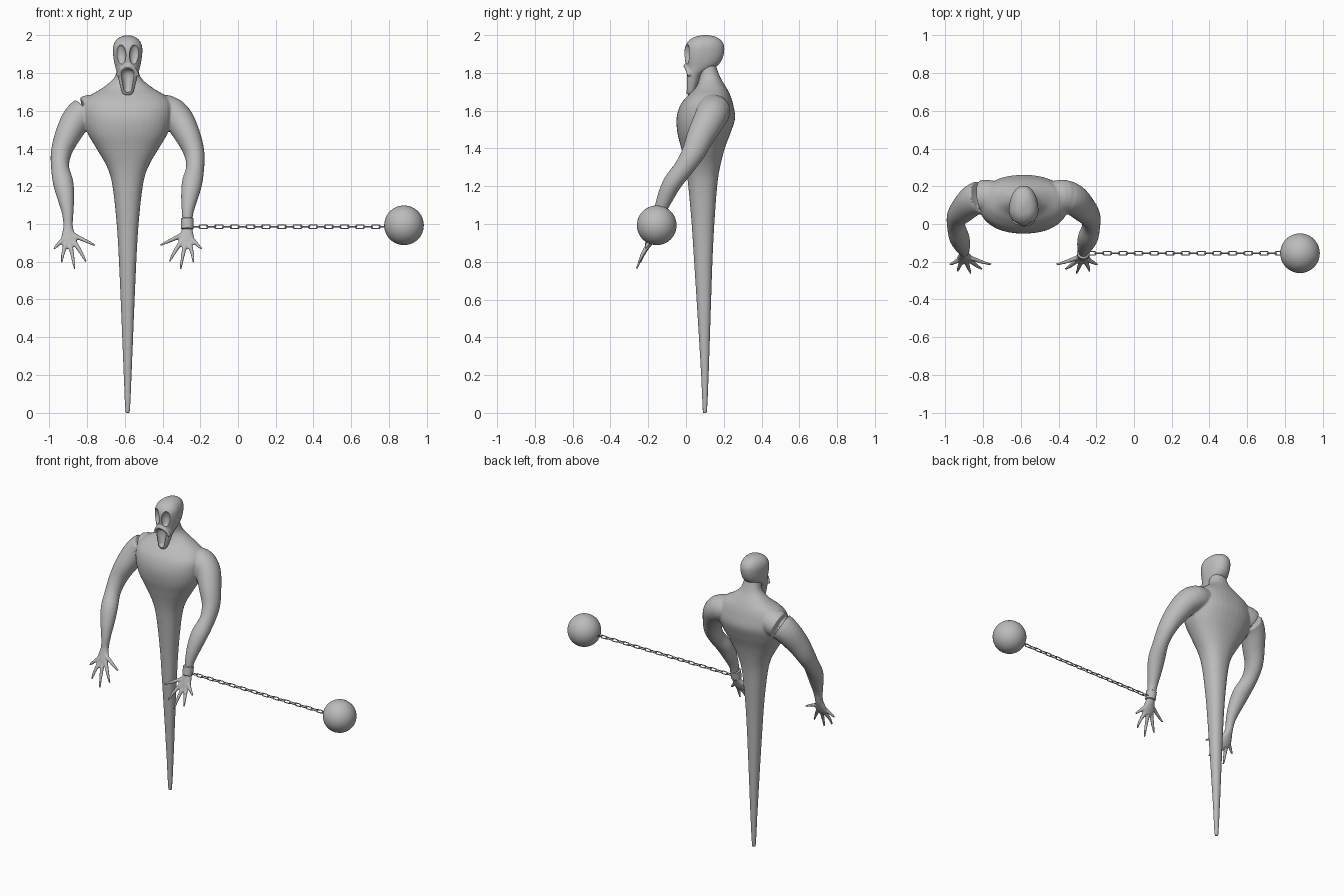
import bpy, bmesh, math
from mathutils import Vector

CX = -0.585   # centre line of the figure

if "Cube" in bpy.data.objects:
    bpy.data.objects.remove(bpy.data.objects["Cube"], do_unlink=True)

grey = bpy.data.materials.new("plain grey")
grey.use_nodes = True
grey.diffuse_color = (0.5, 0.5, 0.5, 1)
grey.node_tree.nodes["Principled BSDF"].inputs["Base Color"].default_value = (0.5, 0.5, 0.5, 1)


def smooth_path(pts, steps):
    """Catmull-Rom interpolation through points of any dimension."""
    out = []
    for i in range(len(pts) - 1):
        a, b, c, d = (pts[max(i - 1, 0)], pts[i], pts[i + 1], pts[min(i + 2, len(pts) - 1)])
        for k in range(steps):
            t = k / steps
            out.append([q + t * ((r - p) + t * ((2 * p - 5 * q + 4 * r - s)
                        + t * (3 * q - p - 3 * r + s))) / 2 for p, q, r, s in zip(a, b, c, d)])
    out.append(list(pts[-1]))
    return out


def tube(bm, pts, sides=24, steps=4, upright=False, power=1.0):
    """Closed loft through (x, y, z, half width, half depth) sections."""
    path = smooth_path(pts, steps)
    rings = []
    for i, (x, y, z, a, b) in enumerate(path):
        lo, hi = path[max(i - 1, 0)], path[min(i + 1, len(path) - 1)]
        t = Vector((0, 0, 1)) if upright else (Vector(hi[:3]) - Vector(lo[:3])).normalized()
        ref = Vector((1, 0, 0)) if abs(t.x) < 0.9 else Vector((0, 0, 1))
        u = (ref - t * ref.dot(t)).normalized()
        v = t.cross(u)
        ring = []
        for k in range(sides):
            c, s = math.cos(math.tau * k / sides), math.sin(math.tau * k / sides)
            c, s = (math.copysign(abs(w) ** power, w) for w in (c, s))
            ring.append(bm.verts.new(Vector((x, y, z)) + u * a * c + v * b * s))
        rings.append(ring)
    for r, q in zip(rings, rings[1:]):
        for k in range(sides):
            n = (k + 1) % sides
            bm.faces.new((r[k], r[n], q[n], q[k]))
    bm.faces.new(rings[0][::-1])
    bm.faces.new(rings[-1])


def finish(bm, name, angle=180):
    bmesh.ops.recalc_face_normals(bm, faces=bm.faces)
    me = bpy.data.meshes.new(name)
    bm.to_mesh(me)
    bm.free()
    me.materials.append(grey)
    ob = bpy.data.objects.new(name, me)
    bpy.context.collection.objects.link(ob)
    shade(ob, angle)
    return ob


def shade(ob, angle=180):
    bpy.ops.object.select_all(action='DESELECT')
    ob.select_set(True)
    bpy.context.view_layer.objects.active = ob
    bpy.ops.object.shade_smooth_by_angle(angle=math.radians(angle))


def fuse(ob, voxel, smooth):
    """Weld overlapping volumes into one skin."""
    m = ob.modifiers.new("fuse", 'REMESH')
    m.mode, m.voxel_size, m.use_smooth_shade = 'VOXEL', voxel, True
    m = ob.modifiers.new("soften", 'SMOOTH')
    m.factor, m.iterations = 0.5, smooth


# Torso: tail, chest and neck as (height, front y, back y, half width)
profile = [(0, .094, .106, .006), (.015, .088, .112, .013), (.2, .08, .12, .021),
           (.5, .062, .13, .033), (.8, .043, .14, .046), (1.0, .03, .15, .058),
           (1.2, .012, .165, .08), (1.3, -.002, .18, .108), (1.4, -.025, .205, .165),
           (1.48, -.045, .235, .212), (1.56, -.05, .26, .235), (1.63, -.03, .25, .235),
           (1.68, .01, .235, .2), (1.72, .05, .215, .135), (1.77, .07, .185, .075),
           (1.82, .065, .165, .056), (1.88, .06, .15, .05)]
body = bmesh.new()
tube(body, [(CX, (f + b) / 2, z, w, (b - f) / 2) for z, f, b, w in profile],
     sides=40, upright=True, power=0.9)

# Arms with palms, as (side offset, y, z, half width, half depth)
arm = [(.1, .13, 1.61, .07, .08), (.2, .145, 1.6, .085, .09), (.265, .128, 1.56, .08, .085),
       (.318, .08, 1.47, .068, .074), (.352, .04, 1.38, .055, .062), (.358, -.01, 1.3, .048, .052),
       (.342, -.07, 1.22, .054, .05), (.328, -.11, 1.14, .045, .043), (.318, -.14, 1.06, .031, .031),
       (.316, -.155, .99, .025, .024), (.314, -.172, .945, .036, .02), (.312, -.187, .91, .042, .017),
       (.312, -.197, .885, .026, .012)]
fingers = [[(.295, -.175, .945), (.225, -.2, .912), (.172, -.215, .887)],
           [(.287, -.19, .91), (.248, -.222, .85), (.222, -.238, .8)],
           [(.307, -.192, .9), (.292, -.232, .83), (.281, -.262, .762)],
           [(.327, -.192, .9), (.342, -.228, .845), (.35, -.25, .795)],
           [(.338, -.187, .92), (.37, -.205, .89), (.392, -.215, .868)]]
for side in (-1, 1):
    tube(body, [(CX + side * x, y, z, a, b) for x, y, z, a, b in arm])
    for joints in fingers:
        tube(body, [(CX + side * x, y, z, r, r) for (x, y, z), r in zip(joints, (.014, .0105, .006))],
             sides=10)
fuse(finish(body, "body"), 0.006, 4)

# Head: skull and long hanging jaw, narrower towards the back
skull = [(1.683, .012, .03, .012), (1.695, .002, .045, .028), (1.74, -.002, .062, .042),
         (1.79, -.002, .085, .054), (1.83, .0, .155, .066), (1.86, -.004, .185, .074),
         (1.9, -.008, .2, .08), (1.94, -.004, .202, .08), (1.97, .015, .188, .068),
         (1.99, .045, .16, .045), (2.0, .09, .12, .015)]
hd = bmesh.new()
tube(hd, [(CX, (f + b) / 2, z, w, (b - f) / 2) for z, f, b, w in skull],
     sides=40, upright=True, power=0.88)
for v in hd.verts:
    v.co.x = CX + (v.co.x - CX) * (1 - 1.5 * max(0, v.co.y - .06))
# Upper lip
tube(hd, [(CX + x, y, z, .01, .01) for x, y, z in
          ((-.054, .018, 1.785), (-.034, .004, 1.822), (0, -.004, 1.836),
           (.034, .004, 1.822), (.054, .018, 1.785))], sides=12)
head = finish(hd, "head")
fuse(head, 0.005, 2)

# Eye sockets and mouth cavity
cut = bmesh.new()
for side in (-1, 1):
    tube(cut, [(CX + side * (.038 + .004 * t), -.004, 1.9 + .056 * t,
                .029 * math.sqrt(1.001 - t * t), .03 * math.sqrt(1.001 - t * t))
               for t in (-1, -.9, -.6, 0, .6, .9, 1)])
tube(cut, [(CX, -.006, 1.698, .008, .008), (CX, -.006, 1.708, .021, .03),
           (CX, -.006, 1.76, .031, .042), (CX, -.006, 1.795, .036, .042),
           (CX, -.006, 1.815, .026, .03), (CX, -.006, 1.822, .008, .008)], upright=True)
cutter = finish(cut, "face_cutter")
cutter.hide_render = True
m = head.modifiers.new("face hollows", 'BOOLEAN')
m.operation, m.object, m.solver = 'DIFFERENCE', cutter, 'EXACT'
bpy.context.view_layer.objects.active = head
for name in [m.name for m in head.modifiers]:
    bpy.ops.object.modifier_apply(modifier=name)
bpy.data.objects.remove(cutter, do_unlink=True)
shade(head, 50)

# Shackle on the left wrist
cuff = bmesh.new()
tube(cuff, [(CX + .316, -.157 + .2 * h, 1 + h, r, r) for h, r in
            ((-.03, .028), (-.026, .033), (.026, .034), (.03, .029))], steps=1)
finish(cuff, "wrist_shackle", 40)

# Iron ball
ball = bmesh.new()
bmesh.ops.create_uvsphere(ball, u_segments=40, v_segments=24, radius=.105)
bmesh.ops.translate(ball, verts=ball.verts, vec=(.88, -.155, .993))
finish(ball, "iron_ball")

# Chain: stretched rings, every second one turned on its side
bpy.ops.mesh.primitive_torus_add(major_segments=16, minor_segments=8,
                                 major_radius=.0095, minor_radius=.0032, location=(0, 0, 0))
first = bpy.context.object
first.name = "chain_link"
first.data.materials.append(grey)
for v in first.data.vertices:
    v.co.x += math.copysign(.0145, v.co.x)
shade(first)
COUNT, START, END = 25, -.225, .772
for i in range(COUNT):
    link = first if i == 0 else first.copy()
    if i:
        bpy.context.collection.objects.link(link)
    link.location = (START + (END - START) * i / (COUNT - 1), -.155, .985)
    link.rotation_euler.x = math.pi / 2 * (i % 2)
